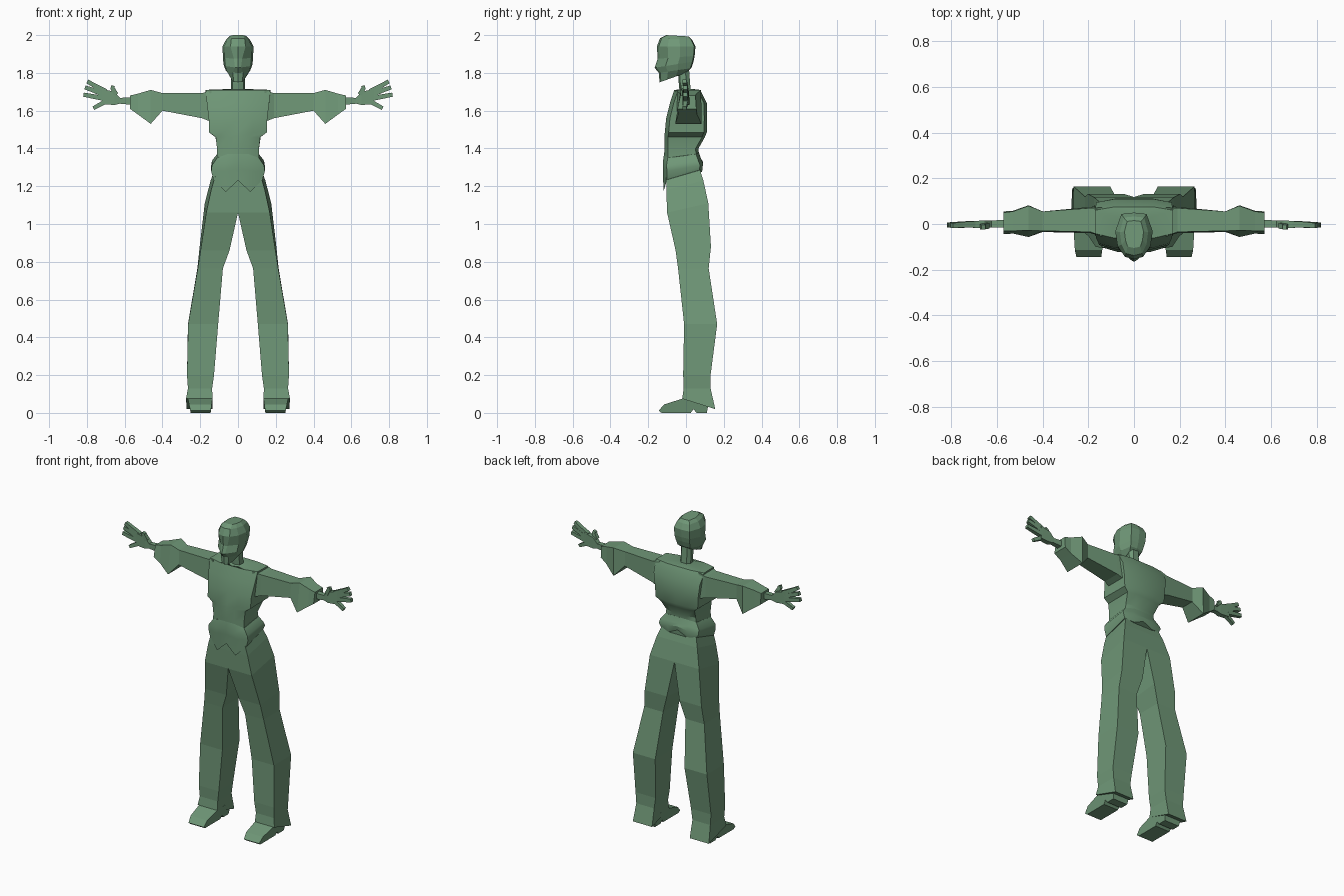
import bpy
import bmesh
from mathutils import Vector

green = bpy.data.materials.new("green")
green.diffuse_color = (.16, .31, .185, 1)


def loft(name, rings, mirror=False, smooth=False):
    """Skin closed rings of equal point count, capping both ends."""
    n = len(rings[0])
    verts = [p for r in rings for p in r]
    faces = [tuple(range(n)), tuple(range((len(rings) - 1) * n, len(rings) * n))]
    for k in range(len(rings) - 1):
        for i in range(n):
            j = (i + 1) % n
            faces.append((k * n + i, k * n + j, k * n + n + j, k * n + n + i))
    me = bpy.data.meshes.new(name)
    me.from_pydata(verts, [], faces)
    bm = bmesh.new()
    bm.from_mesh(me)
    bmesh.ops.recalc_face_normals(bm, faces=bm.faces)
    bm.to_mesh(me)
    bm.free()
    me.materials.append(green)
    if smooth:
        me.shade_smooth()
        me.set_sharp_from_angle(angle=.6)
    ob = bpy.data.objects.new(name, me)
    bpy.context.collection.objects.link(ob)
    if mirror:
        ob.modifiers.new("Mirror", "MIRROR").use_mirror_merge = False
    return ob


def symmetric(half):
    """Complete a ring given from front centre to back centre."""
    return half + [(-x, y, z) for x, y, z in reversed(half[1:-1])]


# Shirt: front z, back z, front half width, back half width, front y, back y
shirt = []
for zf, zb, wf, wb, yf, yb in [
        (1.32, 1.36, .112, .11, -.116, .068),
        (1.39, 1.40, .11, .105, -.115, .066),
        (1.46, 1.46, .118, .12, -.115, .10),
        (1.485, 1.485, .153, .15, -.112, .11),
        (1.56, 1.56, .155, .155, -.105, .112),
        (1.64, 1.64, .165, .165, -.085, .11),
        (1.71, 1.71, .17, .172, -.062, .075)]:
    shirt.append(symmetric([(0, yf, zf), (wf * .5, yf, zf), (wf, yf + .02, zf),
                            (wb, yb - .015, zb), (wb * .5, yb, zb), (0, yb, zb)]))
# neckline with a V at the front
shirt.append(symmetric([(0, -.06, 1.665), (.034, -.048, 1.71), (.042, -.03, 1.712),
                        (.04, .02, 1.715), (.025, .035, 1.715), (0, .035, 1.715)]))
loft("shirt", shirt, smooth=True)

# Flared shirt tail with a zigzag hem
tail = []
for zs, w, yf, yb in [
        ((1.23, 1.17, 1.235, 1.285, 1.275, 1.305), .13, -.12, .085),
        ((1.29, 1.28, 1.28, 1.31, 1.32, 1.33), .142, -.121, .09),
        ((1.325, 1.32, 1.31, 1.335, 1.345, 1.345), .138, -.123, .08),
        ((1.37, 1.37, 1.35, 1.37, 1.38, 1.38), .111, -.1165, .068)]:
    xy = [(0, yf), (w * .5, yf), (w, yf + .02), (w, yb - .015), (w * .5, yb), (0, yb)]
    tail.append(symmetric([(x, y, z) for (x, y), z in zip(xy, zs)]))
loft("shirt_tail", tail, smooth=True)

# Trouser legs: front z, back z, inner x, front outer x, back outer x, front y, back y
legs = []
for zf, zb, xi, xf, xb, yf, yb in [
        (1.25, 1.30, 0, .122, .12, -.105, .07),
        (1.18, 1.23, 0, .142, .145, -.104, .092),
        (1.06, 1.11, 0, .168, .176, -.10, .118),
        (.86, .88, .045, .198, .203, -.055, .132),
        (.765, .765, .08, .213, .215, -.042, .12),
        (.47, .47, .105, .264, .265, -.01, .165),
        (.20, .20, .127, .27, .27, -.015, .13),
        (.13, .13, .137, .265, .265, -.012, .13),
        (.075, .02, .135, .275, .272, -.02, .155)]:
    legs.append([(xi, yf, zf), (xf, yf, zf), (xb, yb, zb), (xi, yb, zb)])
loft("trouser_legs", legs, True)

# Shoes: side profile with a notch before the heel, narrower at the sole
profile = [(-.13, 0), (-.145, .012), (-.115, .045), (-.02, .075), (.06, .08),
           (.12, .05), (.11, 0), (.055, 0), (.04, .02), (.025, 0)]
loft("shoes", [[(.145 - .13 * z, y, z) for y, z in profile],
               [(.25 + .2 * z, y, z) for y, z in profile]], True)

# Sleeves: x, bottom z, top z, bottom y range, top y range
sleeves = []
for x, zb, zt, b0, b1, t0, t1 in [
        (.14, 1.54, 1.708, -.05, .08, -.055, .072),
        (.19, 1.56, 1.693, -.04, .075, -.035, .07),
        (.40, 1.60, 1.693, -.035, .055, -.03, .055),
        (.462, 1.53, 1.71, -.057, .082, -.028, .08),
        (.53, 1.58, 1.69, -.042, .058, -.03, .055),
        (.572, 1.61, 1.68, -.045, .055, -.03, .05)]:
    sleeves.append([(x, b0, zb), (x, b1, zb), (x, t1, zt), (x, t0, zt)])
loft("sleeves", sleeves, True)

# Hands: wrist and palm
palm = []
for x, z0, z1, y0, y1 in [(.55, 1.63, 1.67, -.017, .02),
                          (.625, 1.637, 1.668, -.015, .015),
                          (.655, 1.63, 1.70, -.018, .015),
                          (.72, 1.635, 1.715, -.016, .013)]:
    palm.append([(x, y0, z0), (x, y1, z0), (x, y1, z1), (x, y0, z1)])
loft("palms", palm, True)


def finger(name, points, size):
    """Square tapering rod through points given as x, y, z."""
    pts = [Vector(p) for p in points]
    rings = []
    for i, p in enumerate(pts):
        d = (pts[min(i + 1, len(pts) - 1)] - pts[max(i - 1, 0)]).normalized()
        s = Vector((-d.z, 0, d.x)) * size * (1 - .1 * i)
        t = Vector((0, size * (1 - .1 * i), 0))
        rings.append([tuple(p + a * s + b * t)
                      for a, b in ((-1, -1), (1, -1), (1, 1), (-1, 1))])
    loft(name, rings, True)


finger("index_fingers", [(.70, -.001, 1.702), (.755, -.003, 1.73), (.798, -.007, 1.755)], .0135)
finger("middle_fingers", [(.71, 0, 1.685), (.765, -.002, 1.708), (.81, -.004, 1.723)], .0135)
finger("ring_fingers", [(.71, 0, 1.665), (.765, -.002, 1.675), (.818, -.004, 1.685)], .0135)
finger("little_fingers", [(.70, -.001, 1.648), (.735, -.004, 1.63), (.766, -.008, 1.613)], .0125)
finger("thumbs", [(.645, -.008, 1.685), (.665, -.012, 1.72), (.66, -.014, 1.732)], .0125)

# Neck
loft("neck", [symmetric([(0, -.03 + s, z), (.03, -.022 + s, z), (.036, .01 + s, z),
                         (.02, .03 + s, z), (0, .03 + s, z)])
              for z, s in ((1.66, 0), (1.74, -.008), (1.84, -.015))])

# Head: front z, back z, face half width, side half width, back half width, front y, back y
head = []
for zf, zb, wf, w, wb, yf, yb in [
        (1.75, 1.80, .022, .038, .03, -.14, 0),
        (1.80, 1.825, .028, .066, .045, -.144, .028),
        (1.827, 1.86, .016, .077, .05, -.166, .04),
        (1.875, 1.89, .022, .08, .055, -.15, .046),
        (1.94, 1.94, .04, .082, .055, -.154, .05),
        (1.983, 1.975, .035, .062, .045, -.138, .033),
        (2.0, 1.993, .028, .042, .03, -.105, .015)]:
    def at(t):
        return yf + (yb - yf) * t, zf + (zb - zf) * t
    head.append(symmetric([(x, *at(t)) for x, t in (
        (0, 0), (wf, .05), (w * .88, .28), (w, .6), (wb, .97), (0, 1))]))
loft("head", head)
